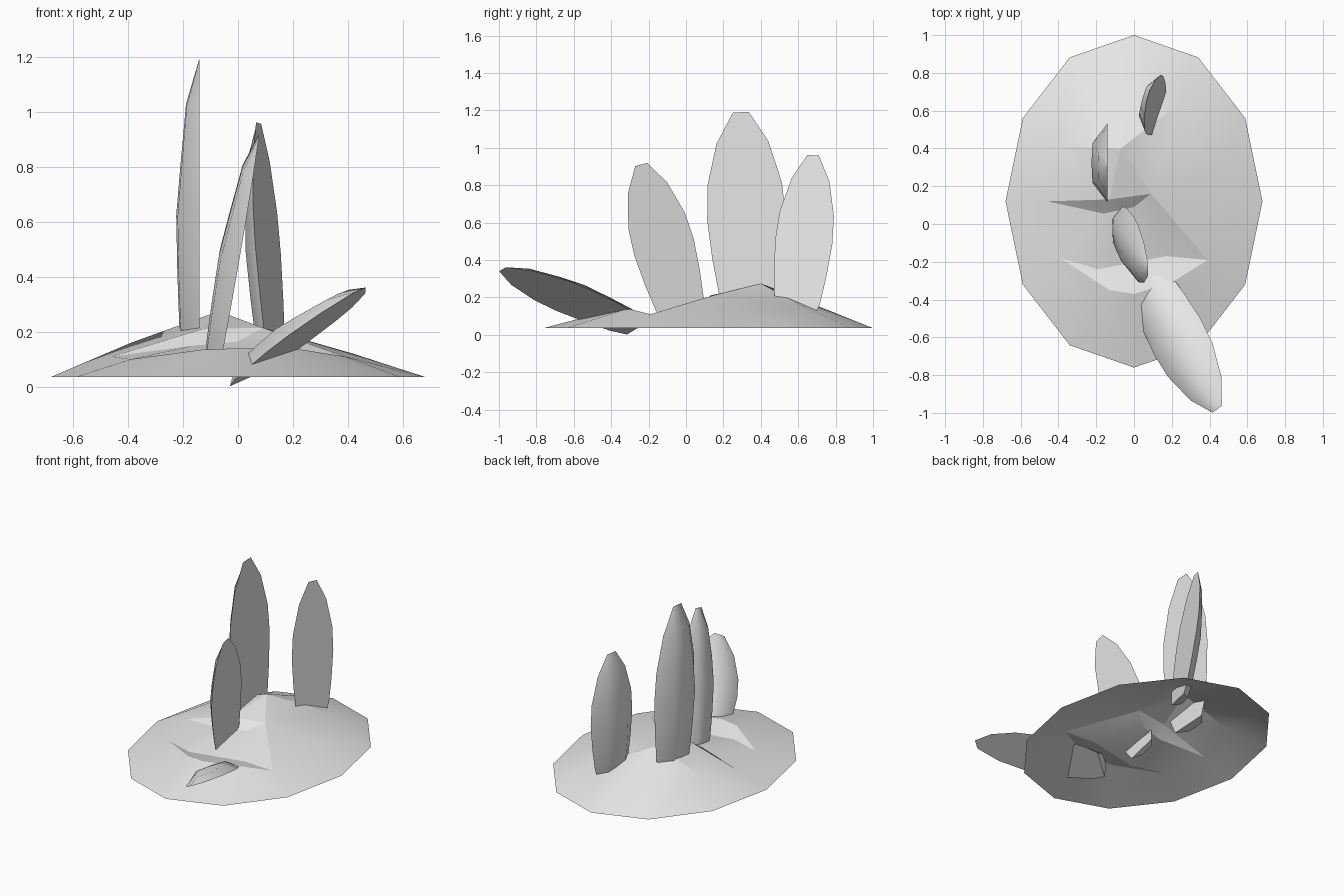
import bpy
import bmesh
import math
from mathutils import Vector
from mathutils.geometry import delaunay_2d_cdt

cube = bpy.data.objects.get("Cube")
if cube:
    bpy.data.objects.remove(cube, do_unlink=True)

grey = bpy.data.materials.new("pale grey")
grey.use_nodes = True
grey.diffuse_color = (0.8, 0.8, 0.8, 1)
grey.node_tree.nodes["Principled BSDF"].inputs["Base Color"].default_value = (0.8, 0.8, 0.8, 1)


def add_object(name, bm, angle):
    mesh = bpy.data.meshes.new(name)
    bm.to_mesh(mesh)
    bm.free()
    mesh.materials.append(grey)
    obj = bpy.data.objects.new(name, mesh)
    bpy.context.collection.objects.link(obj)
    bpy.ops.object.select_all(action='DESELECT')
    obj.select_set(True)
    bpy.context.view_layer.objects.active = obj
    bpy.ops.object.shade_smooth_by_angle(angle=math.radians(angle))
    return obj


# Ground mound: open sheet with an oval rim, a rear peak and two low ledges
def build_mound():
    points = [Vector((0.68 * math.sin(i * math.tau / 12),
                      0.12 + 0.88 * math.cos(i * math.tau / 12), 0.036)) for i in range(12)]
    peak = [(-0.07, 0.40, 0.275), (-0.39, 0.41, 0.16), (0.23, 0.63, 0.15), (0.42, 0.27, 0.12)]
    ledge = [(-0.46, 0.12, 0.11), (-0.13, 0.13, 0.21), (0.09, 0.16, 0.215),
             (0.0, 0.09, 0.165), (-0.16, 0.055, 0.15)]
    trough = [(-0.39, -0.18, 0.10), (-0.19, -0.24, 0.10), (0.17, -0.17, 0.105), (0.39, -0.19, 0.11)]
    front_ridge = [(-0.13, -0.35, 0.135), (0.0, -0.37, 0.14), (0.2, -0.31, 0.14)]
    points += [Vector(p) for p in peak + ledge + trough + front_ridge]
    flat, _, faces, *_ = delaunay_2d_cdt([p.xy for p in points], [], [], 0, 1e-5)
    bm = bmesh.new()
    verts = []
    for p in flat:
        nearest = min(points, key=lambda q: (q.xy - p).length)
        verts.append(bm.verts.new((p.x, p.y, nearest.z)))
    for f in faces:
        bm.faces.new([verts[i] for i in f])
    for f in bm.faces:
        f.normal_update()
        if f.normal.z < 0:
            f.normal_flip()
    add_object("ground_mound", bm, 18)


# Blade: flat on one side, bulging on the other; stations are height, width, thickness
STATIONS = [(0, 0.6, 0.7), (0.1, 0.8, 0.87), (0.27, 0.92, 0.95), (0.47, 1, 1),
            (0.64, 0.95, 0.82), (0.85, 0.66, 0.58), (1, 0.2, 0.02)]
SECTION = [(-1, 0), (-0.5, 0.94), (0, 1), (0.5, 0.94), (1, 0)]


def build_blade(name, base, tip, facing, half_width, depth):
    base, tip = Vector(base), Vector(tip)
    axis = (tip - base).normalized()
    normal = Vector(facing)
    normal = (normal - axis * normal.dot(axis)).normalized()
    side = axis.cross(normal)
    bm = bmesh.new()
    rings = []
    for t, w, d in STATIONS:
        centre = base.lerp(tip, t)
        rings.append([bm.verts.new(centre + side * (u * w * half_width) - normal * (v * d * depth))
                      for u, v in SECTION])
    for a, b in zip(rings, rings[1:]):
        for i in range(len(SECTION) - 1):
            bm.faces.new((a[i], a[i + 1], b[i + 1], b[i]))
    bm.faces.new([r[0] for r in rings] + [r[-1] for r in reversed(rings)])
    bm.faces.new(rings[0])
    bm.faces.new(rings[-1])
    bmesh.ops.recalc_face_normals(bm, faces=bm.faces[:])
    add_object(name, bm, 38)


build_mound()
build_blade("tall_blade", (-0.14, 0.35, 0.12), (-0.14, 0.293, 1.19), (1, 0, 0), 0.21, 0.085)
build_blade("centre_blade", (-0.07, -0.01, 0.08), (0.075, -0.24, 0.91), (1, 0.05, -0.17), 0.165, 0.068)
build_blade("rear_blade", (0.14, 0.585, 0.09), (0.075, 0.68, 0.96), (0.95, -0.28, 0.1), 0.16, 0.066)
build_blade("leaning_blade", (0.045, -0.26, 0.035), (0.44, -0.98, 0.35), (0.48, -0.12, -0.876), 0.165, 0.068)
